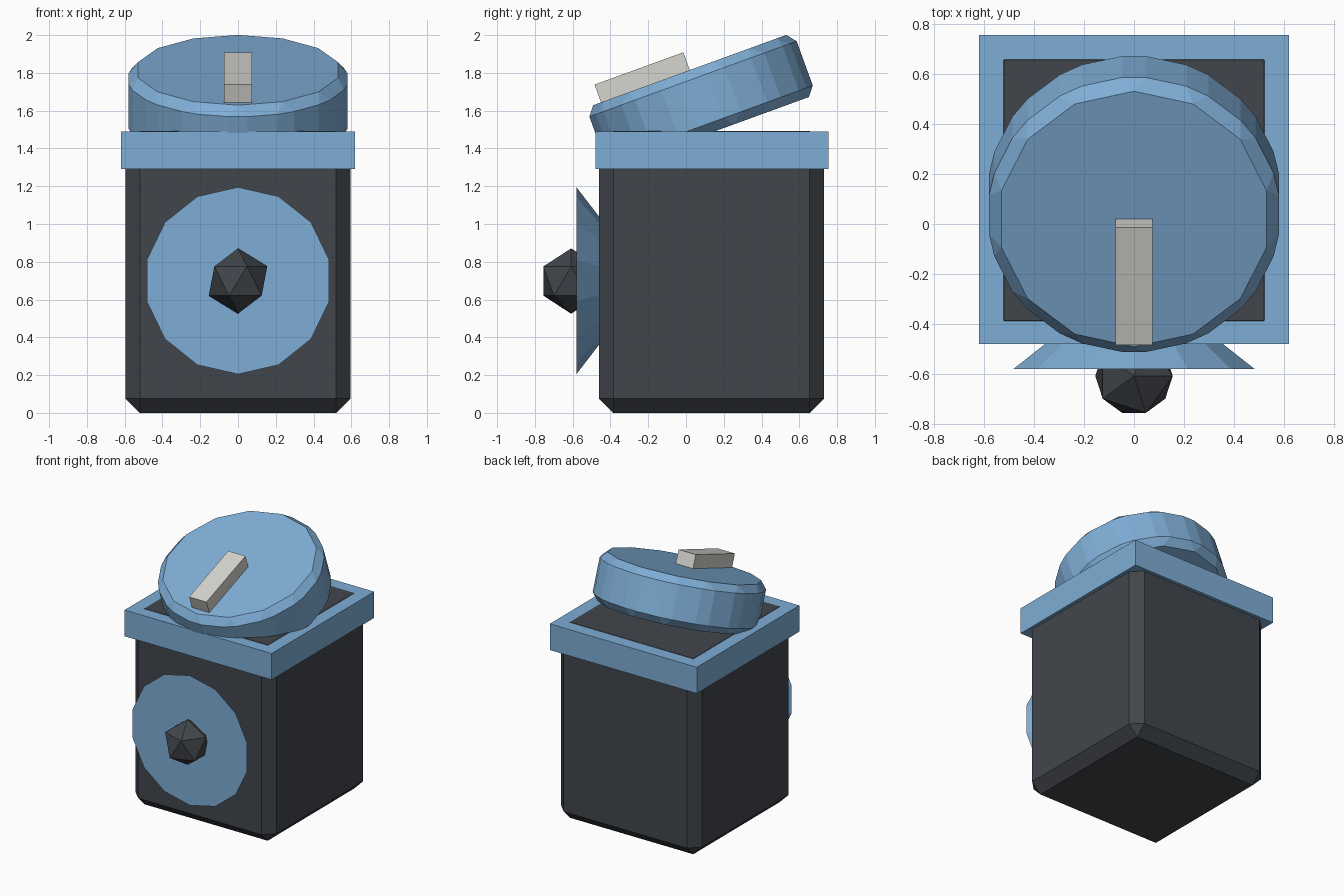
import bpy, bmesh
from math import radians
from mathutils import Matrix, Vector

old = bpy.data.objects.get("Cube")
if old:
    bpy.data.objects.remove(old, do_unlink=True)


def material(name, rgb):
    m = bpy.data.materials.new(name)
    m.use_nodes = True
    m.diffuse_color = (*rgb, 1)
    m.node_tree.nodes["Principled BSDF"].inputs["Base Color"].default_value = (*rgb, 1)
    return m


blue = material("sky_blue", (0.21, 0.42, 0.67))
dark = material("charcoal", (0.053, 0.06, 0.07))
pale = material("pale_grey", (0.67, 0.66, 0.62))


def finish(name, bm, mat, matrix=Matrix(), bevel=0):
    """Bevel every edge if asked, place the mesh and give it its colour."""
    if bevel:
        bmesh.ops.bevel(bm, geom=bm.edges[:], offset=bevel, segments=1,
                        affect='EDGES', profile=0.5)
    bm.transform(matrix)
    bmesh.ops.recalc_face_normals(bm, faces=bm.faces[:])
    mesh = bpy.data.meshes.new(name)
    bm.to_mesh(mesh)
    bm.free()
    mesh.materials.append(mat)
    obj = bpy.data.objects.new(name, mesh)
    bpy.context.collection.objects.link(obj)
    return obj


def box(name, low, high, mat, matrix=Matrix(), bevel=0):
    low, high = Vector(low), Vector(high)
    bm = bmesh.new()
    bmesh.ops.create_cube(bm, size=1)
    bmesh.ops.scale(bm, vec=high - low, verts=bm.verts)
    bmesh.ops.translate(bm, vec=(low + high) / 2, verts=bm.verts)
    return finish(name, bm, mat, matrix, bevel)


def drum(name, r_low, r_high, depth, mat, matrix, bevel=0):
    """Fourteen-sided drum whose upper face sits at the matrix origin."""
    bm = bmesh.new()
    bmesh.ops.create_cone(bm, cap_ends=True, segments=14, radius1=r_low,
                          radius2=r_high, depth=depth)
    bmesh.ops.translate(bm, vec=(0, 0, -depth / 2), verts=bm.verts)
    return finish(name, bm, mat, matrix, bevel)


# Bin body, its top face just proud of the collar
box("body", (-0.595, -0.46, 0), (0.595, 0.73, 1.492), dark, bevel=0.075)
box("collar", (-0.62, -0.48, 1.29), (0.62, 0.755, 1.49), blue)

# Tilted lid with a grip on its front half
tilt = Matrix.Translation((0, 0.02, 1.815)) @ Matrix.Rotation(radians(20), 4, 'X')
drum("lid", 0.595, 0.595, 0.35, blue, tilt, bevel=0.05)
box("lid_grip", (-0.073, -0.5, -0.05), (0.073, 0, 0.1), pale, tilt)

# Flared front dial with a faceted knob
facing = Matrix.Translation((0, -0.58, 0.7)) @ Matrix.Rotation(radians(90), 4, 'X')
drum("dial", 0.3, 0.495, 0.15, blue, facing)
bm = bmesh.new()
bmesh.ops.create_icosphere(bm, subdivisions=1, radius=0.173)
finish("knob", bm, dark, Matrix.Translation((0, -0.608, 0.698)))
